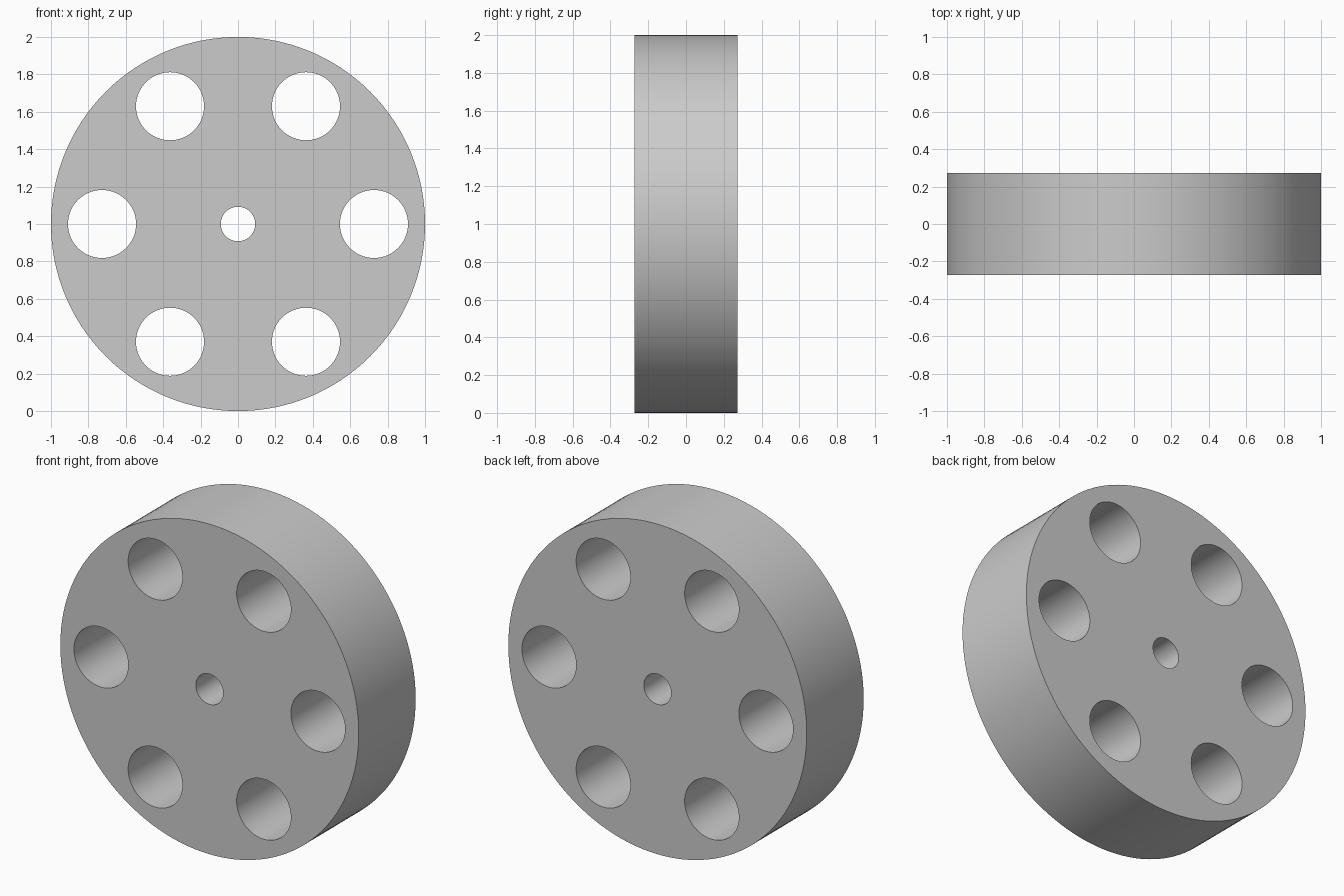
import bpy
from math import pi, cos, sin, radians

if "Cube" in bpy.data.objects:
    bpy.data.objects.remove(bpy.data.objects["Cube"])

DEPTH = 0.545


def cylinder(name, radius, depth, x, z, sides):
    # Cylinder lying along the y axis
    bpy.ops.mesh.primitive_cylinder_add(vertices=sides, radius=radius, depth=depth,
                                        location=(x, 0, z), rotation=(pi / 2, 0, 0))
    obj = bpy.context.object
    obj.name = name
    return obj


# Solid disc
disc = cylinder("wheel_disc", 1.0, DEPTH, 0, 1, 128)

# Axle hole and ring of six round holes
cutters = [cylinder("axle_hole_cutter", 0.092, 1, 0, 1, 64)]
for i in range(6):
    a = i * pi / 3
    cutters.append(cylinder(f"ring_hole_cutter_{i + 1}", 0.182, 1,
                            0.727 * cos(a), 1 + 0.727 * sin(a), 64))

# Cut each hole through the disc
bpy.ops.object.select_all(action='DESELECT')
disc.select_set(True)
bpy.context.view_layer.objects.active = disc
for cutter in cutters:
    cutter.hide_render = True
    mod = disc.modifiers.new(cutter.name, 'BOOLEAN')
    mod.operation = 'DIFFERENCE'
    mod.solver = 'EXACT'
    mod.object = cutter
    bpy.ops.object.modifier_apply(modifier=mod.name)
for cutter in cutters:
    bpy.data.objects.remove(cutter)

# Smooth round walls, sharp rims
bpy.ops.object.shade_smooth_by_angle(angle=radians(30))
